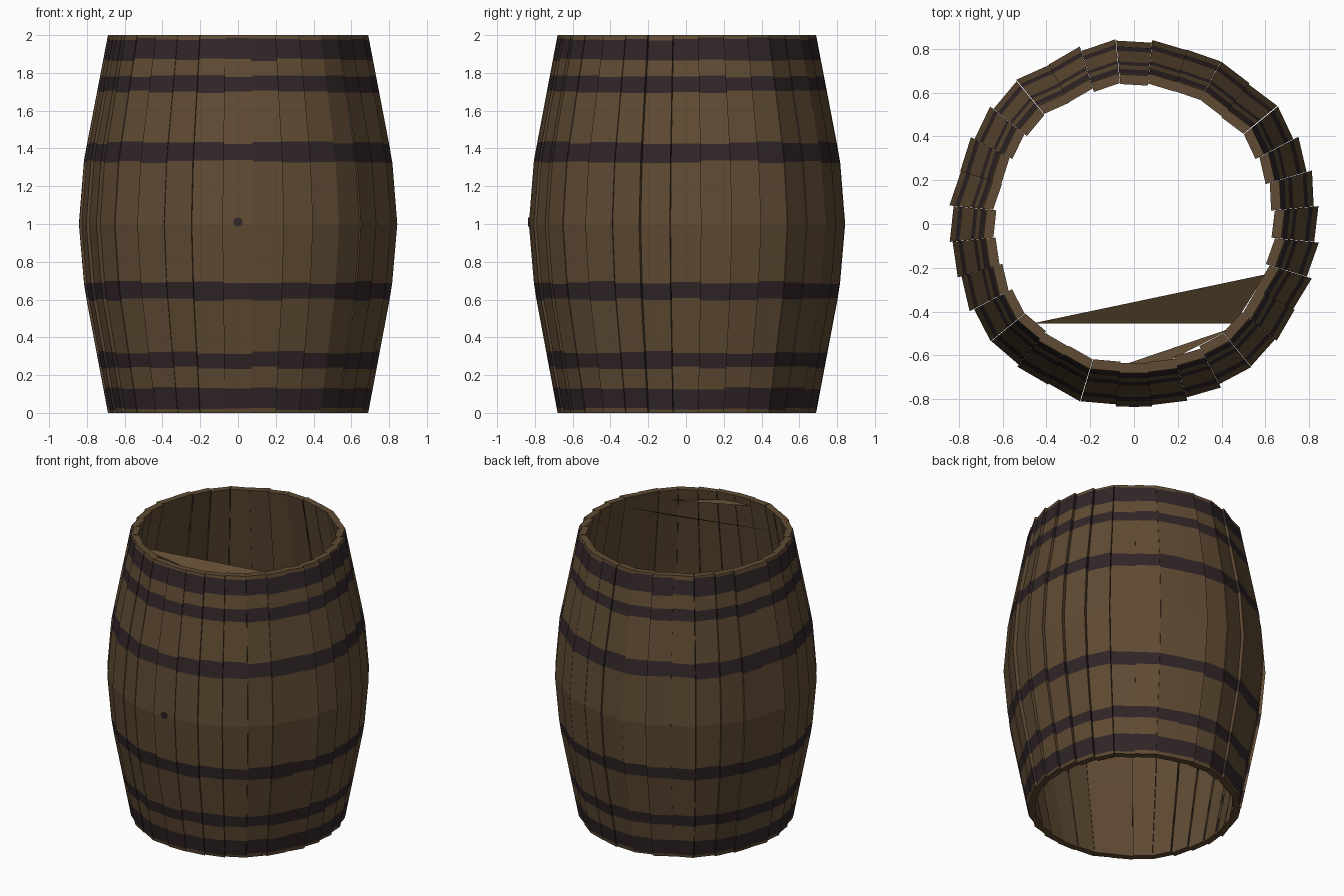
import bpy, bmesh, math, random
from mathutils import Vector

if "Cube" in bpy.data.objects:
    bpy.data.objects.remove(bpy.data.objects["Cube"])

random.seed(4)
N = 32
THICK = 0.045


def material(name, rgb):
    m = bpy.data.materials.new(name)
    m.diffuse_color = (*rgb, 1)
    m.use_nodes = True
    m.node_tree.nodes["Principled BSDF"].inputs["Base Color"].default_value = m.diffuse_color
    return m


wood = material("brown wood", (0.115, 0.070, 0.033))
iron = material("dark iron", (0.031, 0.019, 0.021))

# Bulging barrel profile (height, radius) and painted hoop ranges
PROFILE = [(0, 0.68), (0.66, 0.803), (1.0, 0.832), (1.34, 0.805), (2.0, 0.68)]
HOOPS = [(0.02, 0.13), (0.24, 0.32), (0.60, 0.69),
         (1.33, 1.43), (1.70, 1.78), (1.87, 1.98)]


def radius(z):
    for (z0, r0), (z1, r1) in zip(PROFILE, PROFILE[1:]):
        if z <= z1:
            return r0 + (r1 - r0) * (z - z0) / (z1 - z0)
    return PROFILE[-1][1]


def finish(bm, name, mats):
    me = bpy.data.meshes.new(name)
    bmesh.ops.recalc_face_normals(bm, faces=bm.faces)
    bm.to_mesh(me)
    bm.free()
    for m in mats:
        me.materials.append(m)
    ob = bpy.data.objects.new(name, me)
    bpy.context.collection.objects.link(ob)
    return ob


def add_stave(bm, angle, yaw):
    rad = Vector((math.cos(angle), math.sin(angle), 0))
    tan = Vector((-rad.y, rad.x, 0))
    side = tan * math.cos(yaw) + rad * math.sin(yaw)
    hoops = [(a + random.uniform(-0.008, 0.008), b + random.uniform(-0.008, 0.008))
             for a, b in HOOPS]
    levels = sorted([0, 1.0, 2.0] + [z for h in hoops for z in h])
    rings = []
    for z in levels:
        r = radius(z)
        ring = []
        for rr, s in ((r, -1), (r, 1), (r - THICK, 1), (r - THICK, -1)):
            half = rr * math.tan(math.pi / N) * 1.0
            ring.append(bm.verts.new(rad * rr + side * (s * half) + Vector((0, 0, z))))
        rings.append(ring)
    for i, (a, b) in enumerate(zip(rings, rings[1:])):
        mid = (levels[i] + levels[i + 1]) / 2
        banded = any(h0 < mid < h1 for h0, h1 in hoops)
        for k in range(4):
            f = bm.faces.new((a[k], a[(k + 1) % 4], b[(k + 1) % 4], b[k]))
            # hoops show on the outside and edges, the inside stays bare wood
            f.material_index = 1 if banded and k != 2 else 0
    bm.faces.new(rings[0])
    bm.faces.new(rings[-1])


# Ring of slightly twisted staves
bm = bmesh.new()
for i in range(N):
    twist = random.choice((-1, 1)) * random.uniform(0.05, 0.17)
    add_stave(bm, -math.pi / 2 + i * 2 * math.pi / N, 0 if i == 0 else twist)
finish(bm, "staves", [wood, iron])

# Bung plug in the front stave
bpy.ops.mesh.primitive_cylinder_add(vertices=10, radius=0.024, depth=THICK + 0.008,
                                    location=(0, -0.832 + THICK / 2, 1.01),
                                    rotation=(math.pi / 2, 0, 0))
bung = bpy.context.object
bung.name = "bung"
bung.data.materials.append(iron)

# Loose wood splinters inside the mouth
for name, pts in (
        ("long_splinter", [(-0.47, -0.455, 1.94), (0.46, -0.455, 1.82), (0.60, -0.23, 1.92)]),
        ("short_splinter", [(-0.07, -0.65, 1.95), (0.12, -0.645, 1.95), (0.46, -0.47, 1.92)])):
    bm = bmesh.new()
    bm.faces.new([bm.verts.new(p) for p in pts])
    finish(bm, name, [wood])
